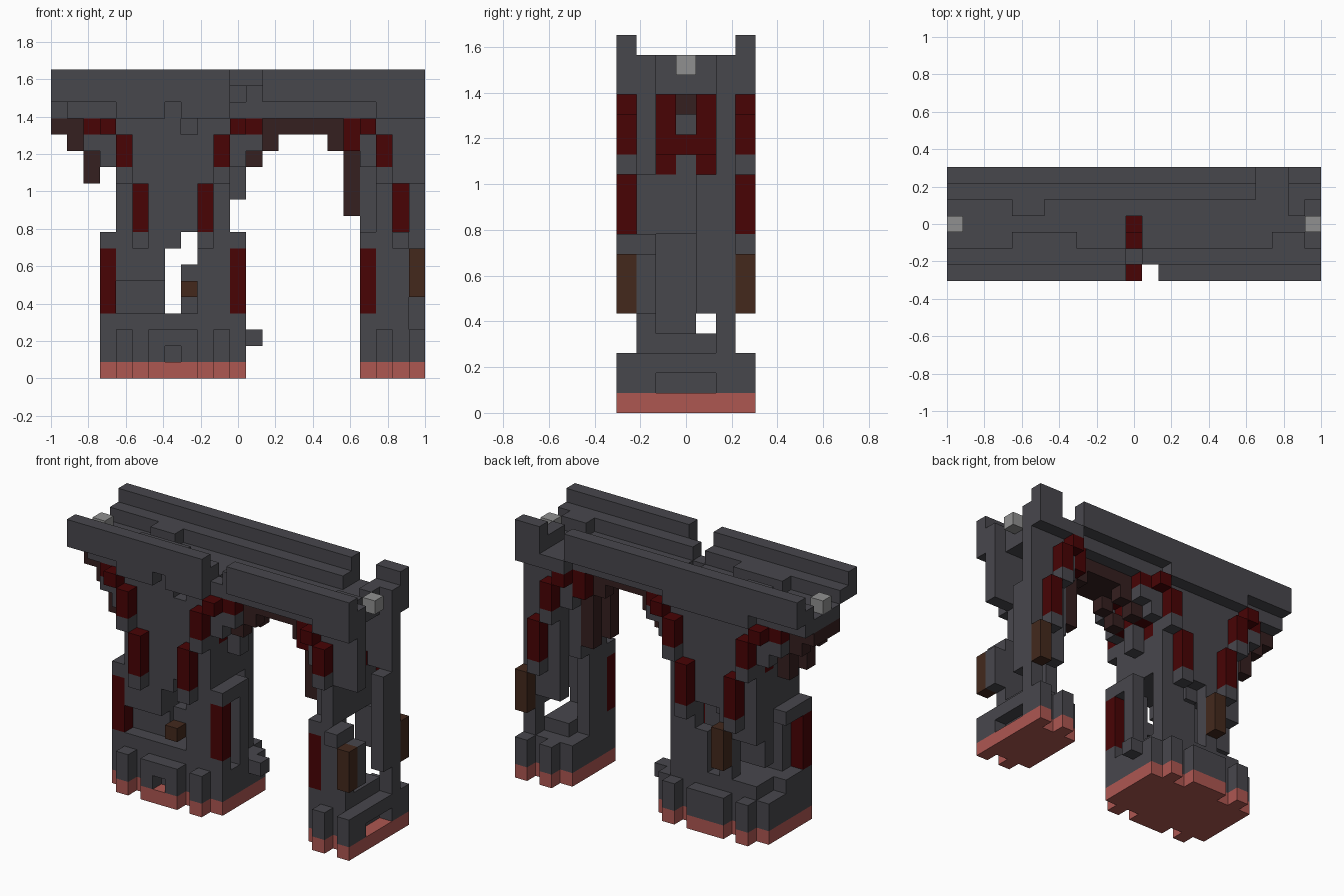
import bpy, bmesh
from mathutils import Vector

cube = bpy.data.objects.get("Cube")
if cube:
    bpy.data.objects.remove(cube, do_unlink=True)

NX, NY = 23, 7
U = 2 / NX
COLOURS = {
    "stone_grey": (0.064, 0.063, 0.073),
    "deep_red": (0.065, 0.001, 0.0015),
    "dusty_pink": (0.42, 0.095, 0.083),
    "rust_brown": (0.056, 0.022, 0.012),
    "dark_umber": (0.036, 0.014, 0.014),
    "light_grey": (0.28, 0.28, 0.28),
}
mats = {}
for name, rgb in COLOURS.items():
    m = bpy.data.materials.new(name)
    m.use_nodes = True
    m.diffuse_color = (*rgb, 1)
    bsdf = m.node_tree.nodes["Principled BSDF"]
    bsdf.inputs["Base Color"].default_value = (*rgb, 1)
    bsdf.inputs["Roughness"].default_value = 0.9
    mats[name] = m

cells = {}  # grid cell -> (part, colour)


def span(v):
    return range(v[0], v[1] + 1) if isinstance(v, tuple) else (v,)


def fill(part, colour, x, y, z):
    """Fill an inclusive range of grid blocks."""
    for i in span(x):
        for j in span(y):
            for k in span(z):
                if 0 <= i < NX and 0 <= j < NY:
                    cells[i, j, k] = (part, colour)


def both(part, colour, x, y, z):
    """Fill on the front and the mirrored back."""
    fill(part, colour, x, y, z)
    fill(part, colour, x, NY - 1 - y, z)


def carve(x, y, z):
    for i in span(x):
        for j in span(y):
            for k in span(z):
                cells.pop((i, j, k), None)


G, R, P = "stone_grey", "deep_red", "dusty_pink"
B, D = "rust_brown", "dark_umber"


def pier(tag, o):
    """A nine-block wide pier starting at column o, cut off at the grid end."""
    foot, shaft, ribs = tag + "_footing", tag + "_shaft", tag + "_ribs"
    # footing with buttress feet
    for colour, z in ((P, 0), (G, (1, 2))):
        fill(foot, colour, (o, o + 8), (1, 5), z)
        for a, b in ((1, 1), (3, 5), (7, 7)):
            both(foot, colour, (o + a, o + b), 0, z)
    fill(foot, G, (o + 1, o + 7), (1, 5), 3)
    # shaft stepping in and flaring out again
    fill(shaft, G, (o, o + 8), (1, 5), (3, 8))
    carve((o + 1, o + 7), (2, 4), (4, 8))
    fill(shaft, G, (o + 1, o + 7), (1, 5), (9, 12))
    fill(shaft, G, (o, o + 8), (1, 5), 13)
    both(shaft, G, (o - 1, o + 9), 1, 14)
    fill(shaft, G, (o + 1, o + 7), (1, 5), (13, 15))
    both(shaft, G, (o + 1, o + 7), 0, 16)
    # stepped ribs, mirrored across the pier
    for s in (lambda i: o + i, lambda i: o + 8 - i):
        fill(ribs, R, s(0), 1, (4, 7))
        carve(s(0), (4, 5), (3, 8))
        both(ribs, R, s(2), 0, (9, 11))
        both(ribs, R, s(1), 0, (13, 14))
        both(ribs, R, s(0), 0, 15)
        both(ribs, R, s(-1), 1, 15)
        both(shaft, G, s(2), 0, 8)
        both(shaft, G, s(1), 0, 12)
        # small arch on the side of the flare
        both(ribs, R, s(0), 2, (13, 15))
        fill(ribs, R, s(0), 3, 13)
        both(ribs, R, s(1), 2, 12)
        both(ribs, R, s(-1), 2, 15)


pier("left_pier", 3)
pier("right_pier", 19)

# arch between piers and the half arch at the open end
for x in ((13, 17), (0, 1)):
    fill("arch_crown", D, x, (2, 4), 15)
for x, z in ((1, 14), (2, (12, 13)), (12, 13), (13, 14), (17, 14), (18, (10, 13))):
    both("arch_ribs", D, x, 2, z)
both("arch_springers", R, 18, 1, 14)

# deck with raised kerbs
fill("deck", G, (0, 22), (1, 5), 16)
fill("kerb_front", G, (0, 22), 1, 17)
fill("kerb_back", G, (0, 18), 5, 17)
fill("kerb_back", G, (21, 22), 5, 17)
for x, y in (((4, 5), 4), ((4, 7), 2), ((20, 21), 2), (21, 4)):
    fill("deck_blocks", G, x, y, 17)
carve(11, (2, 3), 16)
carve(11, 1, 17)
carve(22, (2, 4), 16)
carve(0, 1, 16)

# parapets with broken gaps
fill("front_parapet", G, (0, 10), 0, (17, 18))
fill("front_parapet", G, (13, 22), 0, (17, 18))
fill("back_parapet", G, (0, 18), 6, (17, 18))
fill("back_parapet", G, (21, 22), 6, (16, 18))
fill("back_parapet", G, (19, 20), 6, 16)
carve(7, 0, 16)
carve(8, 1, 15)
for x in (0, 22):
    fill("end_lamps", "light_grey", x, 3, 17)

# rust coloured panels
both("panels", B, 22, 0, (5, 7))
fill("panels", B, 6, 6, (5, 7))
fill("panels", B, 8, 0, 5)

# damage to the left pier
carve(7, (0, 6), (4, 8))
carve(8, (0, 6), (7, 8))
fill("left_pier_shaft", G, 7, (1, 4), 8)
carve(7, 0, 1)
carve((4, 8), 1, (4, 5))
fill("left_pier_shaft", G, (4, 6), 2, (4, 8))
fill("left_pier_shaft", G, (9, 10), 5, (4, 8))
carve((4, 5), 5, (4, 6))
fill("left_pier_shaft", G, (4, 5), 4, (5, 8))
carve(3, (2, 3), (4, 7))
carve(11, 2, (3, 7))
fill("loose_blocks", G, 12, 4, 2)
fill("loose_blocks", G, 11, 3, (11, 12))

# damage to the right pier's open end
carve(22, (2, 4), 1)
carve(22, (1, 4), (3, 15))
carve(21, (2, 4), (9, 15))
carve(20, (2, 4), (13, 15))
carve((20, 21), 5, (3, 5))
carve((19, 22), 4, 4)
carve(21, (0, 5), (9, 11))
for z in ((5, 7), (12, 15)):
    fill("right_pier_shaft", G, 22, 1, z)
fill("right_pier_shaft", G, 19, (2, 4), (9, 12))
fill("right_pier_shaft", G, 22, 5, (1, 16))
fill("right_pier_shaft", G, 22, 4, (5, 11))

# turn each part's blocks into a skin of outward faces
DIRS = [Vector(d) for d in ((1, 0, 0), (-1, 0, 0), (0, 1, 0), (0, -1, 0), (0, 0, 1), (0, 0, -1))]
ORIGIN = Vector((NX / 2, NY / 2, 0))
HALF = Vector((0.5, 0.5, 0.5))
for part in sorted({p for p, c in cells.values()}):
    bm = bmesh.new()
    own = {c: v[1] for c, v in cells.items() if v[0] == part}
    used = sorted(set(own.values()))
    for cell, colour in own.items():
        centre = Vector(cell) + HALF - ORIGIN
        for n in DIRS:
            if tuple(int(a + b) for a, b in zip(cell, n)) in cells:
                continue
            s = Vector((n.y, n.z, n.x))
            t = n.cross(s)
            mid = centre + n / 2
            corners = (mid + (a * s + b * t) / 2 for a, b in ((-1, -1), (1, -1), (1, 1), (-1, 1)))
            face = bm.faces.new([bm.verts.new(c * U) for c in corners])
            face.material_index = used.index(colour)
    bmesh.ops.remove_doubles(bm, verts=bm.verts, dist=U / 100)
    mesh = bpy.data.meshes.new(part)
    bm.to_mesh(mesh)
    bm.free()
    for name in used:
        mesh.materials.append(mats[name])
    bpy.context.collection.objects.link(bpy.data.objects.new(part, mesh))
